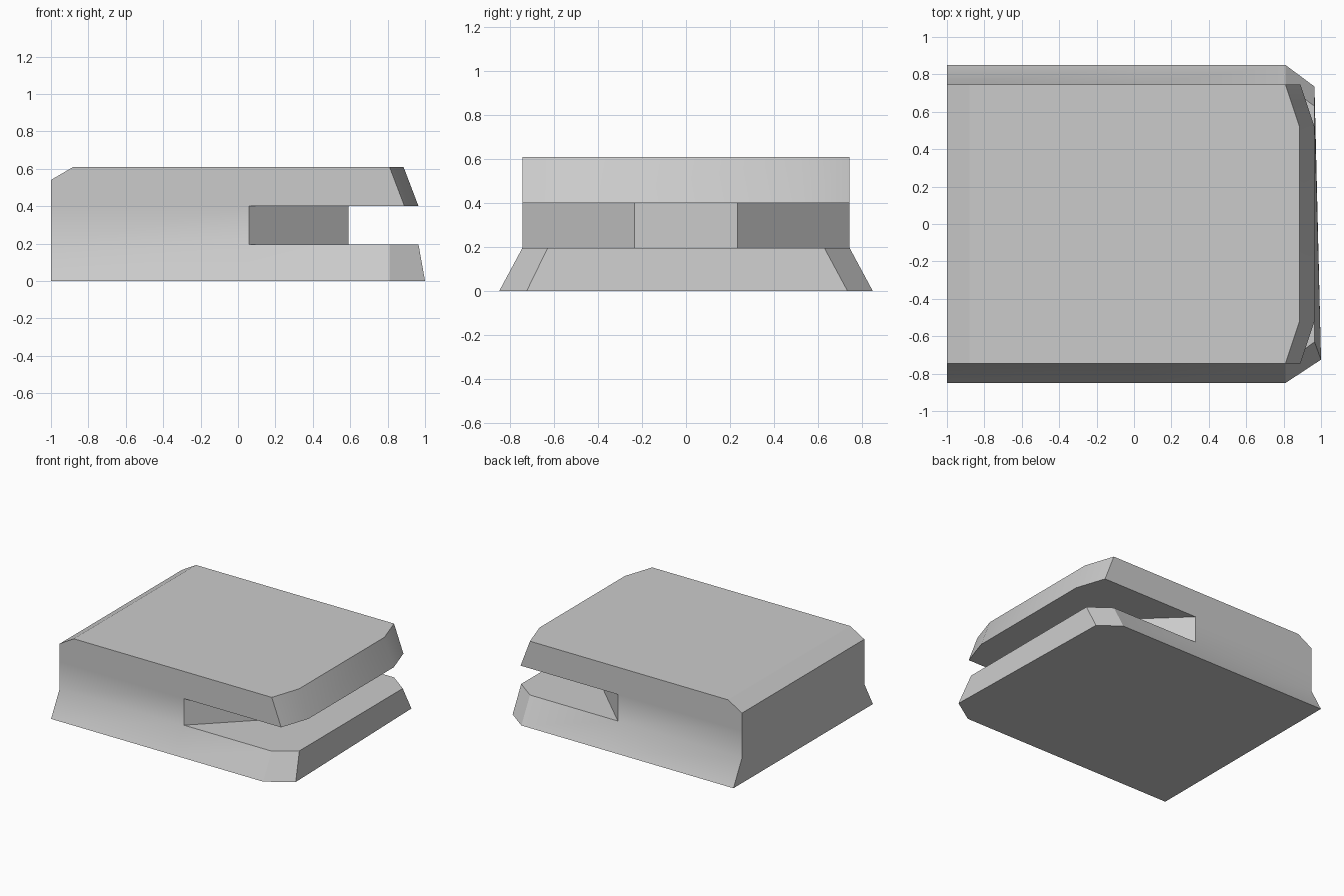
import bpy, bmesh, math

cube = bpy.data.objects.get("Cube")
if cube:
    bpy.data.objects.remove(cube, do_unlink=True)

grey = bpy.data.materials.new("light grey")
grey.use_nodes = True
colour = (0.6, 0.6, 0.6, 1)
grey.diffuse_color = colour
grey.node_tree.nodes["Principled BSDF"].inputs["Base Color"].default_value = colour

BASE_TOP, SLOT_TOP, ROOF = 0.195, 0.4, 0.61
SIDE, FOOT = 0.745, 0.85
SLOT_X = 0.06

bm = bmesh.new()


def ring(half):
    """Close a front half outline by mirroring it to the back."""
    front = [(x, -y, z) for x, y, z in half]
    return front + [(x, y, z) for x, y, z in reversed(half)]


def face(points):
    bm.faces.new([bm.verts.new(p) for p in points])


def loft(low, high, skip=()):
    n = len(low)
    for i in range(n):
        if i not in skip:
            j = (i + 1) % n
            face([low[i], low[j], high[j], high[i]])


def neck_ring(z):
    return ring([(-1, SIDE, z), (SLOT_X, SIDE, z), (0.59, 0.235, z)])


# Flared base with clipped corners; its rear corner is slightly shorter
foot = ring([(-1, FOOT, 0), (SLOT_X, FOOT, 0), (0.81, FOOT, 0), (1, 0.725, 0)])
foot[4] = (0.965, 0.735, 0)
base = ring([(-1, SIDE, BASE_TOP), (SLOT_X, SIDE, BASE_TOP),
             (0.81, SIDE, BASE_TOP), (0.965, 0.63, BASE_TOP)])
face(foot)
loft(foot, base)

# Tapered neck between the slots
neck_low, neck_high = neck_ring(BASE_TOP), neck_ring(SLOT_TOP)
loft(neck_low, neck_high)

# Upper slab with raked nose and bevelled tail
slab = ring([(-1, SIDE, SLOT_TOP), (SLOT_X, SIDE, SLOT_TOP),
             (0.89, SIDE, SLOT_TOP), (0.965, 0.52, SLOT_TOP)])
roof = ring([(-1, SIDE, 0.54), (-0.88, SIDE, ROOF),
             (0.81, SIDE, ROOF), (0.885, 0.52, ROOF)])
loft(slab, roof)
face(roof[1:7])
face([roof[0], roof[1], roof[6], roof[7]])

# Slot floor and ceiling
for outline, neck in ((base, neck_low), (slab, neck_high)):
    face(outline[1:7] + [neck[3], neck[2]])

bmesh.ops.remove_doubles(bm, verts=bm.verts, dist=0.0005)
bmesh.ops.recalc_face_normals(bm, faces=bm.faces)
mesh = bpy.data.meshes.new("slotted_block")
bm.to_mesh(mesh)
bm.free()
mesh.materials.append(grey)

block = bpy.data.objects.new("slotted_block", mesh)
bpy.context.collection.objects.link(block)
bpy.ops.object.select_all(action="DESELECT")
block.select_set(True)
bpy.context.view_layer.objects.active = block
bpy.ops.object.shade_smooth_by_angle(angle=math.radians(30))
